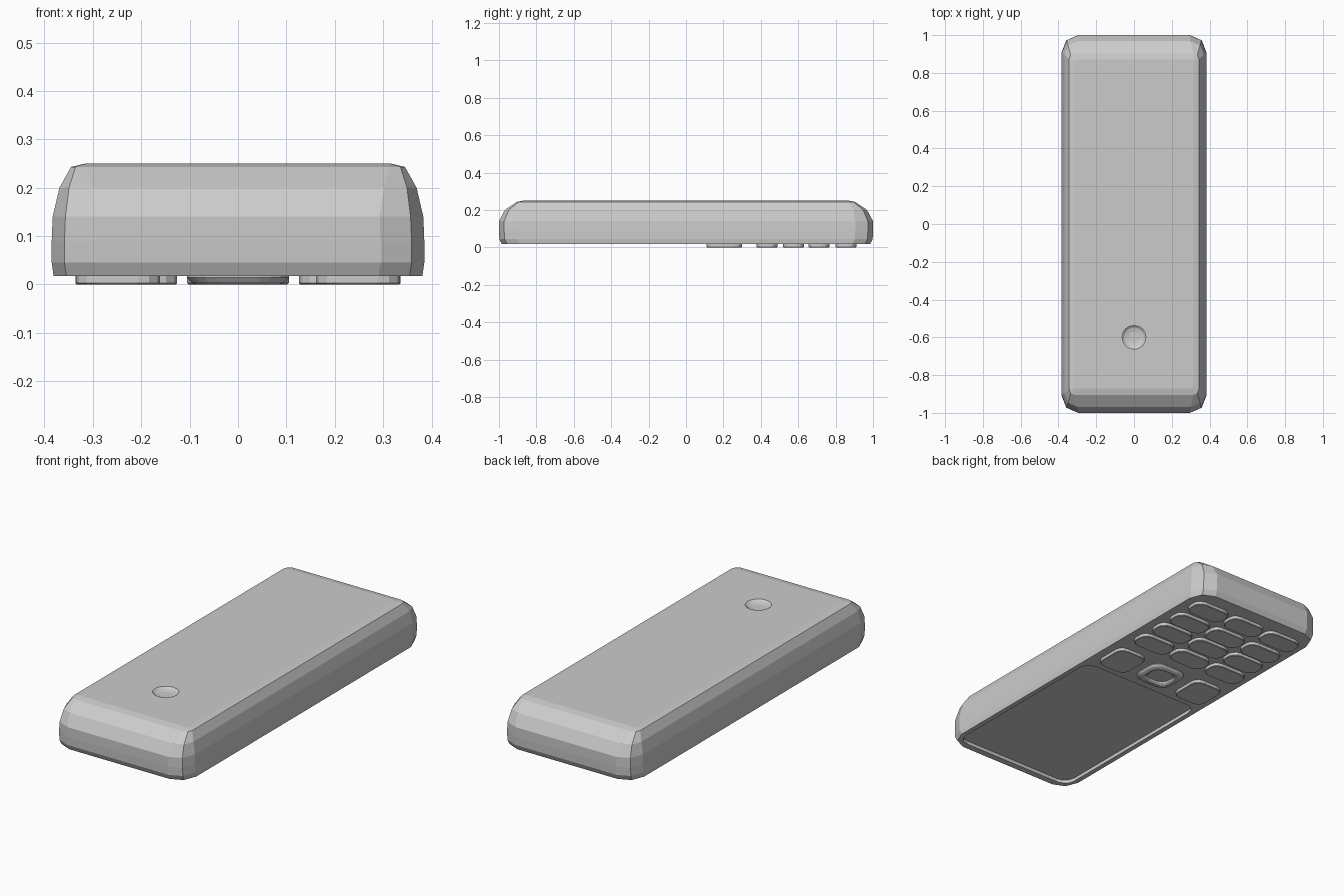
import bpy, bmesh
from math import sin, cos, pi

if "Cube" in bpy.data.objects:
    bpy.data.objects.remove(bpy.data.objects["Cube"])


def rounded(cx, cy, hx, hy, rx, ry, z, seg):
    """Points of a rounded rectangle, counter-clockwise."""
    pts = []
    for q, (sx, sy) in enumerate(((1, 1), (-1, 1), (-1, -1), (1, -1))):
        for i in range(seg + 1):
            a = (q + i / seg) * pi / 2
            pts.append((cx + sx * (hx - rx) + rx * cos(a),
                        cy + sy * (hy - ry) + ry * sin(a), z))
    return pts


def loft(name, rings):
    """Skin a stack of equal-length rings and cap both ends."""
    bm = bmesh.new()
    vs = [[bm.verts.new(p) for p in r] for r in rings]
    n = len(vs[0])
    for a, b in zip(vs, vs[1:]):
        for i in range(n):
            j = (i + 1) % n
            bm.faces.new((a[i], a[j], b[j], b[i]))
    bm.faces.new(vs[0][::-1])
    bm.faces.new(vs[-1])
    bmesh.ops.recalc_face_normals(bm, faces=bm.faces)
    me = bpy.data.meshes.new(name)
    bm.to_mesh(me)
    bm.free()
    ob = bpy.data.objects.new(name, me)
    bpy.context.collection.objects.link(ob)
    return ob


def cut(ob, cutter):
    cutter.hide_render = True
    m = ob.modifiers.new("cut", 'BOOLEAN')
    m.operation, m.solver, m.object = 'DIFFERENCE', 'EXACT', cutter
    bpy.context.view_layer.objects.active = ob
    bpy.ops.object.modifier_apply(modifier=m.name)
    bpy.data.objects.remove(cutter)


# casing: z, half width, half length, corner scale
FACE = 0.018
body = loft("casing", [rounded(0, 0, hx, hy, .09 * k, .095 * k, z, 2) for z, hx, hy, k in (
    (FACE, .381, .985, 1), (.045, .385, .998, 1), (.09, .385, 1, 1), (.14, .383, 1, 1),
    (.20, .369, .968, .75), (.243, .345, .905, .35), (.25, .315, .87, .1))])

# recessed screen on the face (underside)
cut(body, loft("screen_cutter", [rounded(0, -.445, .355, .505, .06, .06, z, 3)
                                 for z in (-.02, FACE + .018)]))

# camera dimple on the back
cut(body, loft("dimple_cutter", [[(r * cos(i * pi / 8), -.6 + r * sin(i * pi / 8), z)
                                  for i in range(16)]
                                 for r, z in ((.03, .237), (.052, .242), (.065, .251), (.065, .28))]))


# keys standing proud of the face
def key(name, cx, cy, hx, hy):
    loft(name, [rounded(cx, cy, hx - d, hy - d, .045, .04, z, 3)
                for z, d in ((FACE + .006, 0), (.003, 0), (0, .003))])


for row, cy in enumerate((.433, .575, .71, .855)):
    for col in (-1, 0, 1):
        key(f"number_key_{row}_{col + 1}", col * .231, cy, .105, .056)
for side, s in (("left", -1), ("right", 1)):
    key(f"{side}_soft_key", s * .248, .205, .087, .095)

# navigation key: bevelled ring around a sunken centre
loft("navigation_key", [rounded(0, .205, .105 - d, .095 - d, .06 - d * .4, .06 - d * .4, z, 4)
                        for d, z in ((0, FACE + .006), (0, .014), (.007, .005), (.018, 0),
                                     (.03, 0), (.04, .008), (.042, .014))])
